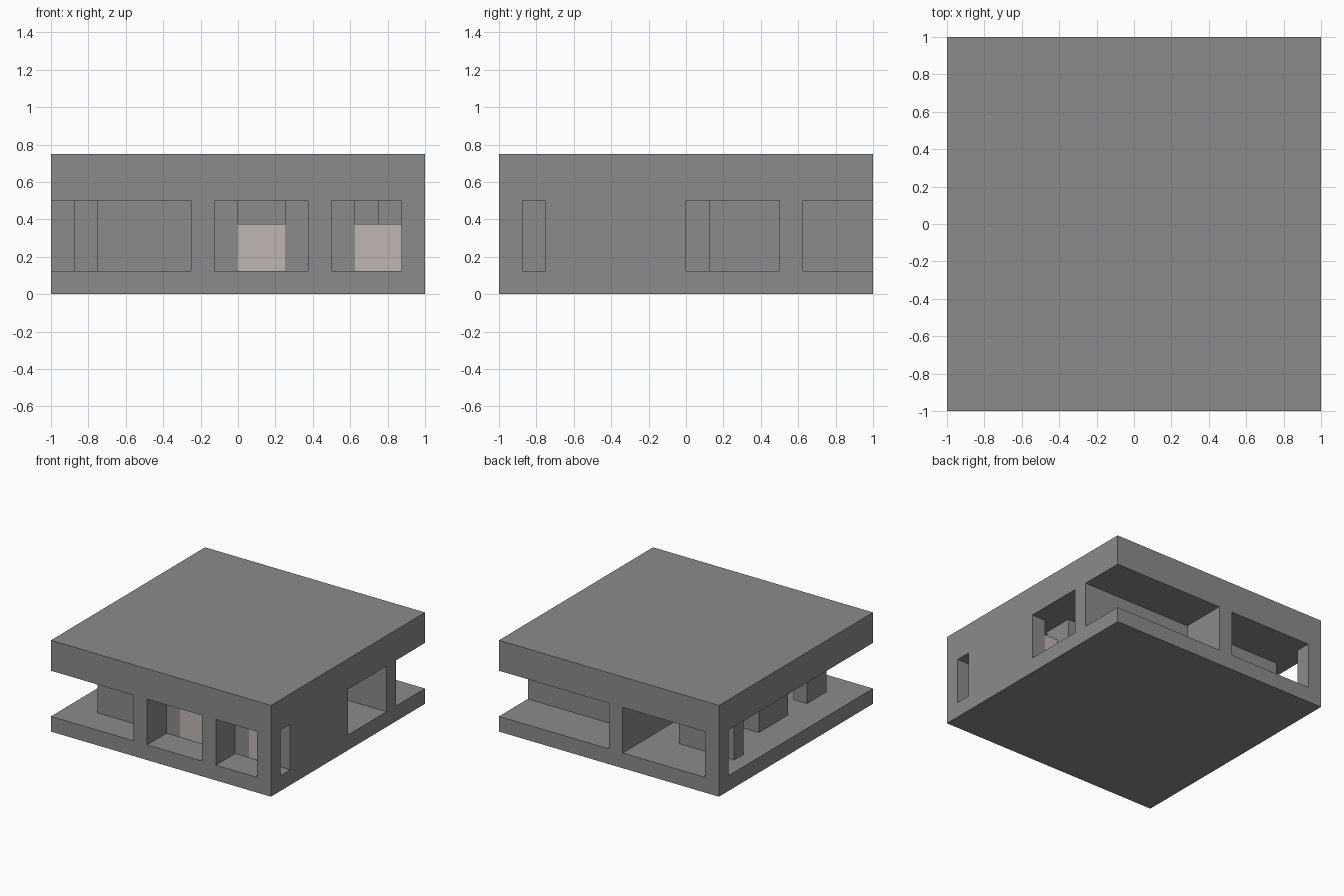
import bpy

cube = bpy.data.objects.get("Cube")
if cube:
    bpy.data.objects.remove(cube, do_unlink=True)

T = 0.125                 # wall and floor thickness
FLOOR, CEILING, ROOF = T, 4 * T, 6 * T
DOOR_TOP = 3 * T


def make_material(name, color):
    mat = bpy.data.materials.new(name)
    mat.use_nodes = True
    mat.diffuse_color = (*color, 1)
    mat.node_tree.nodes["Principled BSDF"].inputs["Base Color"].default_value = (*color, 1)
    return mat


concrete = make_material("grey concrete", (0.26, 0.26, 0.26))
door_paint = make_material("pale pink door", (0.53, 0.47, 0.45))


def box(name, x0, x1, y0, y1, z0, z1, mat=concrete):
    bpy.ops.mesh.primitive_cube_add(size=1, location=((x0 + x1) / 2, (y0 + y1) / 2, (z0 + z1) / 2))
    obj = bpy.context.object
    obj.name = name
    obj.scale = (x1 - x0, y1 - y0, z1 - z0)
    bpy.ops.object.transform_apply(location=False, rotation=False, scale=True)
    obj.data.materials.append(mat)
    return obj


def wall_x(name, y, x0, x1):
    """Full-height wall running along x, its front face at y."""
    return box(name, x0, x1, y, y + T, FLOOR, CEILING)


def wall_y(name, x, y0, y1):
    """Full-height wall running along y, its lower-x face at x."""
    return box(name, x, x + T, y0, y1, FLOOR, CEILING)


def door(name, y, x0, x1):
    return box(name, x0, x1, y, y + T, FLOOR, DOOR_TOP, door_paint)


# Slabs
box("floor_slab", -1, 1, -1, 1, 0, FLOOR)
box("roof_slab", -1, 1, -1, 1, CEILING, ROOF)

# Front rooms: porch dividers carry on as room partitions
wall_y("left_porch_divider", -0.25, -1, 0)
wall_y("right_porch_divider", 0.375, -1, 0)
wall_y("front_corner_pillar", 0.875, -1, -0.875)
wall_y("east_wall", 0.875, -0.75, 0)
wall_x("front_wall_west", -0.75, -0.75, -0.25)
wall_x("front_wall_west_jamb", -0.75, -T, 0)
wall_x("front_wall_middle_jamb", -0.75, 0.25, 0.375)
wall_x("front_wall_east_jamb", -0.75, 0.5, 0.625)
wall_y("west_wall_front", -0.75, -0.625, -0.5)
wall_y("west_wall_back", -0.75, -0.25, 0)

# Central wall and hall
wall_x("central_wall", 0, -0.75, 0.75)
wall_x("central_wall_end", 0 - T, 0.5, 0.75).hide_render = False
wall_y("hall_divider", -T, T, 1)
wall_x("hall_back_wall_east", 0.5, 0, 1)
wall_x("hall_back_wall_west", 0.5, -0.875, -0.375)
wall_y("back_corner_pillar", -1, 0.875, 1)

# Doors, with an open gap above each
door("middle_front_door", -0.75, 0, 0.25)
door("east_front_door", -0.75, 0.625, 0.875)
door("east_hall_door", -T, 0.75, 0.875)
